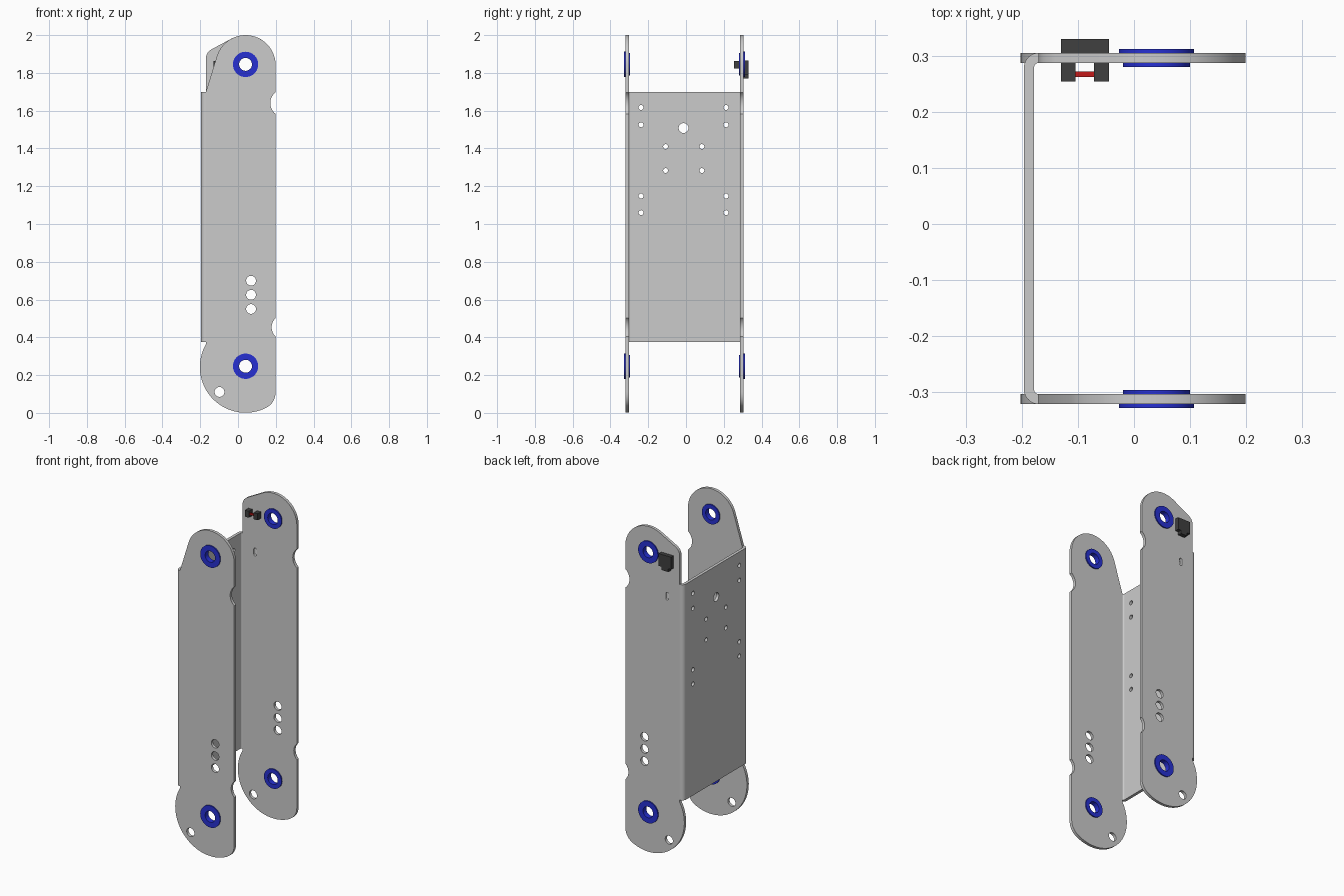
import bpy, bmesh
from math import sin, cos, radians, acos, degrees, pi

if "Cube" in bpy.data.objects:
    bpy.data.objects.remove(bpy.data.objects["Cube"])

T = 0.018            # sheet thickness
YC = -0.008          # mid plane between the two side plates
YP = 0.304           # plate centre distance from the mid plane
XE = 0.199           # front edge of the plates
XB, RB = -0.17, 0.026  # bend start and outer bend radius


def arc(cx, cy, r, a0, a1, n=16):
    return [(cx + r * cos(radians(a0 + (a1 - a0) * i / n)),
             cy + r * sin(radians(a0 + (a1 - a0) * i / n))) for i in range(n + 1)]


def circle(cx, cy, r, n=32):
    return arc(cx, cy, r, 0, 360, n)[:-1]


def bezier(a, b, c, n=8):
    return [tuple(a[k] * (1 - t) ** 2 + 2 * b[k] * t * (1 - t) + c[k] * t * t for k in (0, 1))
            for t in [i / n for i in range(n + 1)]]


def finish(ob):
    bpy.ops.object.select_all(action='DESELECT')
    ob.select_set(True)
    bpy.context.view_layer.objects.active = ob
    if ob.type == 'CURVE':
        bpy.ops.object.convert(target='MESH')
        ob = bpy.context.object
    bm = bmesh.new()
    bm.from_mesh(ob.data)
    bmesh.ops.remove_doubles(bm, verts=bm.verts, dist=1e-5)
    bmesh.ops.recalc_face_normals(bm, faces=bm.faces)
    bm.to_mesh(ob.data)
    bm.free()
    bpy.ops.object.shade_smooth_by_angle(angle=radians(30))
    return ob


def sheet(name, loops, thick, loc, rot):
    """Filled outline with holes, extruded both ways."""
    cu = bpy.data.curves.new(name, 'CURVE')
    cu.dimensions, cu.fill_mode, cu.extrude = '2D', 'BOTH', thick / 2
    for pts in loops:
        sp = cu.splines.new('POLY')
        sp.points.add(len(pts) - 1)
        for p, (x, y) in zip(sp.points, pts):
            p.co = (x, y, 0, 1)
        sp.use_cyclic_u = True
    ob = bpy.data.objects.new(name, cu)
    bpy.context.collection.objects.link(ob)
    ob.location, ob.rotation_euler = loc, rot
    return finish(ob)


def material(name, col):
    m = bpy.data.materials.new(name)
    m.diffuse_color = (*col, 1)
    m.use_nodes = True
    m.node_tree.nodes["Principled BSDF"].inputs["Base Color"].default_value = m.diffuse_color
    return m


BLUE = material("blue", (0.02, 0.03, 0.65))
DARK = material("dark", (0.05, 0.05, 0.05))
RED = material("red", (0.55, 0.01, 0.01))


def box(name, x0, x1, y0, y1, z0, z1, mat):
    bpy.ops.mesh.primitive_cube_add(size=1, location=((x0 + x1) / 2, (y0 + y1) / 2, (z0 + z1) / 2))
    ob = bpy.context.object
    ob.name, ob.scale = name, (x1 - x0, y1 - y0, z1 - z0)
    ob.data.materials.append(mat)


def notch(z, r):
    a = degrees(acos((0.244 - XE) / r))
    return arc(0.244, z, r, 180 + a, 180 - a, 14)


def outline(top):
    pts = arc(0.04, 0.243, 0.242, 150, 295, 40)
    pts += bezier(pts[-1], (XE, 0.05), (XE, 0.113))[1:]
    pts += notch(0.453, 0.066) + notch(1.64, 0.073)
    return pts + top + [(XB, 1.70)]


# Side plates: the near one has a slanted head, the far one a squarer head
near_top = arc(0.04, 1.841, 0.159, 0, 162.7, 36)
far_top = arc(0.04, 1.841, 0.159, 0, 118, 28) + bezier((-0.14, 1.925), (-0.17, 1.908), (XB, 1.875))
holes = [circle(0.069, z, 0.026) for z in (0.70, 0.625, 0.55)]
holes += [circle(-0.098, 0.111, 0.026)]
holes += [circle(0.04, z, 0.06, 40) for z in (0.247, 1.845)]
slot = arc(-0.085, 1.62, 0.009, 0, 180, 8) + arc(-0.085, 1.59, 0.009, 180, 360, 8)
UP = (pi / 2, 0, 0)
sheet("near_side_plate", [outline(near_top)] + holes, T, (0, YC - YP, 0), UP)
sheet("far_side_plate", [outline(far_top)] + holes + [slot], T, (0, YC + YP, 0), UP)

# Rear wall with its mounting holes
Z0, Z1 = 0.375, 1.70
yb = YP + T / 2 - RB
wall = [(YC - yb, Z0), (YC + yb, Z0), (YC + yb, Z1), (YC - yb, Z1)]
wall_holes = [circle(-0.013 + s * 0.225, z, 0.013, 20) for s in (-1, 1) for z in (1.617, 1.525, 1.148, 1.06)]
wall_holes += [circle(-0.012 + s * 0.096, z, 0.013, 20) for s in (-1, 1) for z in (1.41, 1.283)]
wall_holes += [circle(-0.013, 1.508, 0.026)]
sheet("rear_wall", [wall] + wall_holes, T, (XB - RB + T / 2, 0, 0), (pi / 2, 0, pi / 2))

# Rounded bends joining the wall to the plates
for name, s in (("near_bend", -1), ("far_bend", 1)):
    y = YC + s * yb
    prof = arc(XB, y, RB, 180, 180 - s * 90, 10) + arc(XB, y, RB - T, 180 - s * 90, 180, 10)
    sheet(name, [prof], Z1 - Z0, (0, 0, (Z0 + Z1) / 2), (0, 0, 0))


def bushing(name, s, z):
    """Flanged ring turned around the y axis."""
    prof = [(0.034, 0.32), (0.067, 0.32), (0.067, 0.312), (0.06, 0.312), (0.06, 0.288), (0.034, 0.288)]
    bm = bmesh.new()
    n = 40
    rings = [[bm.verts.new((0.04 + r * cos(2 * pi * i / n), YC + s * h, z + r * sin(2 * pi * i / n)))
              for r, h in prof] for i in range(n)]
    for i in range(n):
        a, b = rings[i], rings[(i + 1) % n]
        for j in range(6):
            k = (j + 1) % 6
            bm.faces.new((a[j], a[k], b[k], b[j]))
    me = bpy.data.meshes.new(name)
    bm.to_mesh(me)
    bm.free()
    me.materials.append(BLUE)
    ob = bpy.data.objects.new(name, me)
    bpy.context.collection.objects.link(ob)
    finish(ob)


for side, s in (("near", -1), ("far", 1)):
    for level, z in (("lower", 0.247), ("upper", 1.845)):
        bushing(f"{side}_{level}_bushing", s, z)

# Light-gate sensor clipped to the far plate
box("sensor_body", -0.13, -0.045, 0.304, 0.33, 1.79, 1.866, DARK)
box("sensor_tab", -0.11, -0.065, 0.304, 0.33, 1.77, 1.79, DARK)
for name, x in (("sensor_prong_left", -0.13), ("sensor_prong_right", -0.071)):
    box(name, x, x + 0.026, 0.254, 0.289, 1.823, 1.863, DARK)
box("sensor_beam", -0.104, -0.071, 0.262, 0.272, 1.838, 1.848, RED)
